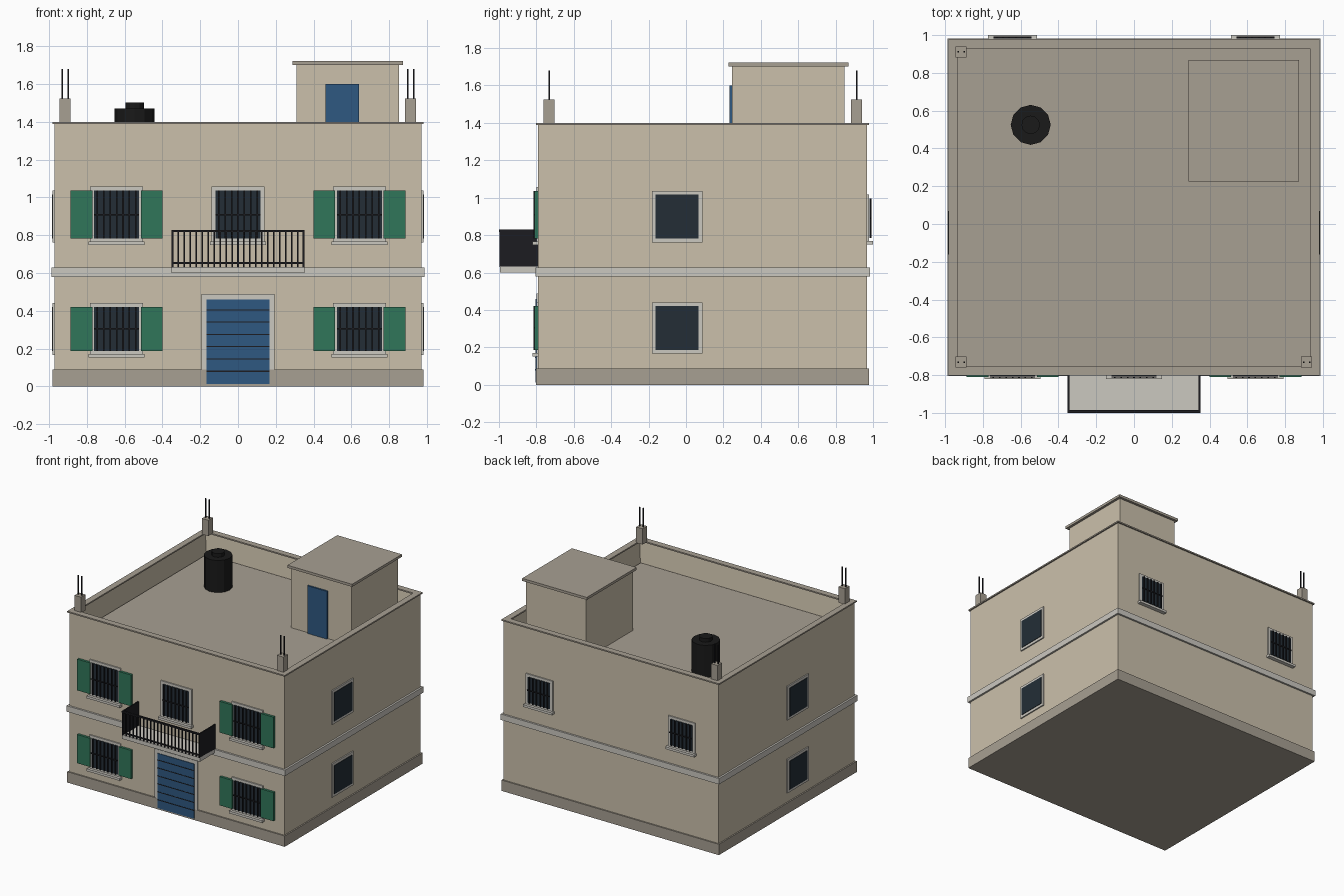
import bpy, bmesh, math
from mathutils import Matrix, Vector

if "Cube" in bpy.data.objects:
    bpy.data.objects.remove(bpy.data.objects["Cube"])


def material(name, rgb):
    m = bpy.data.materials.new(name)
    m.diffuse_color = (*rgb, 1)
    m.use_nodes = True
    m.node_tree.nodes["Principled BSDF"].inputs["Base Color"].default_value = m.diffuse_color
    return m


WALL = material("plaster", (0.60, 0.53, 0.41))
CONC = material("concrete", (0.39, 0.35, 0.29))
TRIM = material("pale_trim", (0.60, 0.58, 0.53))
GLASS = material("dark_glass", (0.017, 0.027, 0.037))
IRON = material("iron", (0.012, 0.012, 0.015))
GREEN = material("green_paint", (0.03, 0.18, 0.10))
BLUE = material("blue_paint", (0.028, 0.098, 0.22))
BLACK = material("black_plastic", (0.01, 0.01, 0.01))

# wall extents: half width, front, back, roof level, parapet top
HX, YF, YB, ROOF, TOP = 0.972, -0.79, 0.968, 1.21, 1.4


def finish(name, bm, mat):
    me = bpy.data.meshes.new(name)
    bm.to_mesh(me)
    bm.free()
    me.materials.append(mat)
    ob = bpy.data.objects.new(name, me)
    bpy.context.collection.objects.link(ob)
    return ob


def boxes(name, mat, items, M=Matrix()):
    """One object from boxes given as (x0, x1, y0, y1, z0, z1)."""
    bm = bmesh.new()
    for x0, x1, y0, y1, z0, z1 in items:
        c = Vector((x0 + x1, y0 + y1, z0 + z1)) / 2
        s = Matrix.Diagonal((x1 - x0, y1 - y0, z1 - z0, 1))
        bmesh.ops.create_cube(bm, size=1, matrix=M @ Matrix.Translation(c) @ s)
    return finish(name, bm, mat)


def around(g, z0, z1):
    """Box around the house walls grown by g."""
    return (-HX - g, HX + g, YF - g, YB + g, z0, z1)


def on_wall(x, y, deg):
    """Local frame on a wall: x along it, -y pointing outward."""
    return Matrix.Translation((x, y, 0)) @ Matrix.Rotation(math.radians(deg), 4, 'Z')


def window(name, M, w, z0, z1, m=0.021, bars=0, shutters=False):
    h = w / 2
    boxes(name + "_frame", TRIM, [(-h - m, h + m, -0.01, 0.01, z0 - m, z1 + m)], M)
    boxes(name + "_glass", GLASS, [(-h, h, -0.014, 0.01, z0, z1)], M)
    if bars:
        boxes(name + "_sill", TRIM,
              [(-h - 0.03, h + 0.03, -0.032, 0.01, z0 - 0.035, z0 - 0.016)], M)
        step = w / bars
        grid = [(-h + step * (i + .5) - .004, -h + step * (i + .5) + .004,
                 -0.025, -0.017, z0, z1) for i in range(bars)]
        mid = (z0 + z1) / 2
        grid.append((-h, h, -0.024, -0.018, mid - .004, mid + .004))
        boxes(name + "_bars", IRON, grid, M)
    if shutters:
        boxes(name + "_shutters", GREEN,
              [(h + .009, h + .124, -0.02, 0.005, z0, z1),
               (-h - .124, -h - .009, -0.02, 0.005, z0, z1)], M)


# house body: block with the top inset and sunk to leave the parapet
body = bmesh.new()
x0, x1, y0, y1, z0, z1 = around(0, 0.05, TOP - 0.01)
bmesh.ops.create_cube(body, size=1, matrix=Matrix.Translation((0, (y0 + y1) / 2, (z0 + z1) / 2))
                      @ Matrix.Diagonal((x1 - x0, y1 - y0, z1 - z0, 1)))
body.faces.ensure_lookup_table()
top = max(body.faces, key=lambda f: f.calc_center_median().z)
bmesh.ops.inset_region(body, faces=[top], thickness=0.032)
for v in top.verts:
    v.co.z = ROOF - 0.01
finish("house_walls", body, WALL)
boxes("roof_floor", CONC, [around(-0.031, ROOF - 0.02, ROOF)])

# plinth, floor band, parapet coping
boxes("plinth", CONC, [around(0.011, 0, 0.088)])
boxes("floor_band", TRIM, [around(0.015, 0.58, 0.628)])
o, i = 0.011, 0.039
boxes("parapet_coping", CONC, [
    (-HX - o, HX + o, YF - o, YF + i, TOP - .011, TOP),
    (-HX - o, HX + o, YB - i, YB + o, TOP - .011, TOP),
    (-HX - o, -HX + i, YF + i, YB - i, TOP - .011, TOP),
    (HX - i, HX + o, YF + i, YB - i, TOP - .011, TOP)])

# windows
for side, s in (("left", -1), ("right", 1)):
    for floor, a, b in (("lower", 0.187, 0.421), ("upper", 0.782, 1.037)):
        window(f"front_{side}_{floor}_window", on_wall(s * 0.643, YF, 0),
               0.238, a, b, bars=7, shutters=True)
    window(f"back_{side}_window", on_wall(s * 0.643, YB, 180), 0.2, 0.785, 0.996, bars=6)
    for floor, a, b in (("lower", 0.187, 0.42), ("upper", 0.782, 1.016)):
        window(f"{side}_{floor}_window", on_wall(s * HX, -0.047, s * 90), 0.23, a, b)
window("front_middle_window", on_wall(0, YF, 0), 0.238, 0.782, 1.037, bars=7)

# front door with slat lines
boxes("front_door_frame", TRIM, [(-.193, .193, YF - .010, YF + .01, 0.03, .488)])
boxes("front_door", BLUE, [(-.166, .166, YF - .015, YF + .01, .012, .459)])
boxes("front_door_grooves", IRON, [(-.166, .166, YF - .017, YF, z - .003, z + .003)
                                   for z in (.08, .145, .21, .275, .34, .405)])

# balcony: slab, railing with front bars and closed sides
BX, BY = 0.352, -0.995
boxes("balcony_slab", TRIM, [(-BX, BX, BY, YF + .01, .60, .633)])
n = 23
rail = [(-BX, BX, -1.0, -.985, .817, .829), (-BX, BX, -.997, -.988, .648, .657)]
for k in range(n):
    x = -BX + .004 + k * (2 * BX - .008) / (n - 1)
    rail.append((x - .004, x + .004, -.996, -.988, .63, .82))
for s in (-1, 1):
    x = s * (BX - .005)
    rail.append((x - .005, x + .005, -.998, YF + .005, .63, .829))
boxes("balcony_railing", IRON, rail)

# stair hut on the roof
boxes("stair_hut_walls", WALL, [(.309, .853, .246, .848, ROOF - .01, 1.705)])
boxes("stair_hut_roof", CONC, [(.289, .873, .226, .868, 1.702, 1.723)])
boxes("stair_hut_door", BLUE, [(.464, .641, .233, .25, ROOF, 1.60)])

# column stubs with bare reinforcing rods on three corners
for name, x, y in (("front_left", -.916, YF + .058), ("front_right", .914, YF + .058),
                   ("back_left", -.916, YB - .056)):
    boxes(name + "_column_stub", CONC, [(x - .029, x + .029, y - .029, y + .029, 1.395, 1.524)])
    boxes(name + "_rods", IRON, [(x + d - .004, x + d + .004, y - .004, y + .004, 1.52, 1.68)
                                 for d in (-.016, .016)])

# water tank
tank = bmesh.new()
for r, a, b in ((.106, ROOF, 1.472), (.049, 1.47, 1.502)):
    bmesh.ops.create_cone(tank, cap_ends=True, segments=12, radius1=r, radius2=r, depth=b - a,
                          matrix=Matrix.Translation((-.547, .525, (a + b) / 2)))
finish("water_tank", tank, BLACK)
